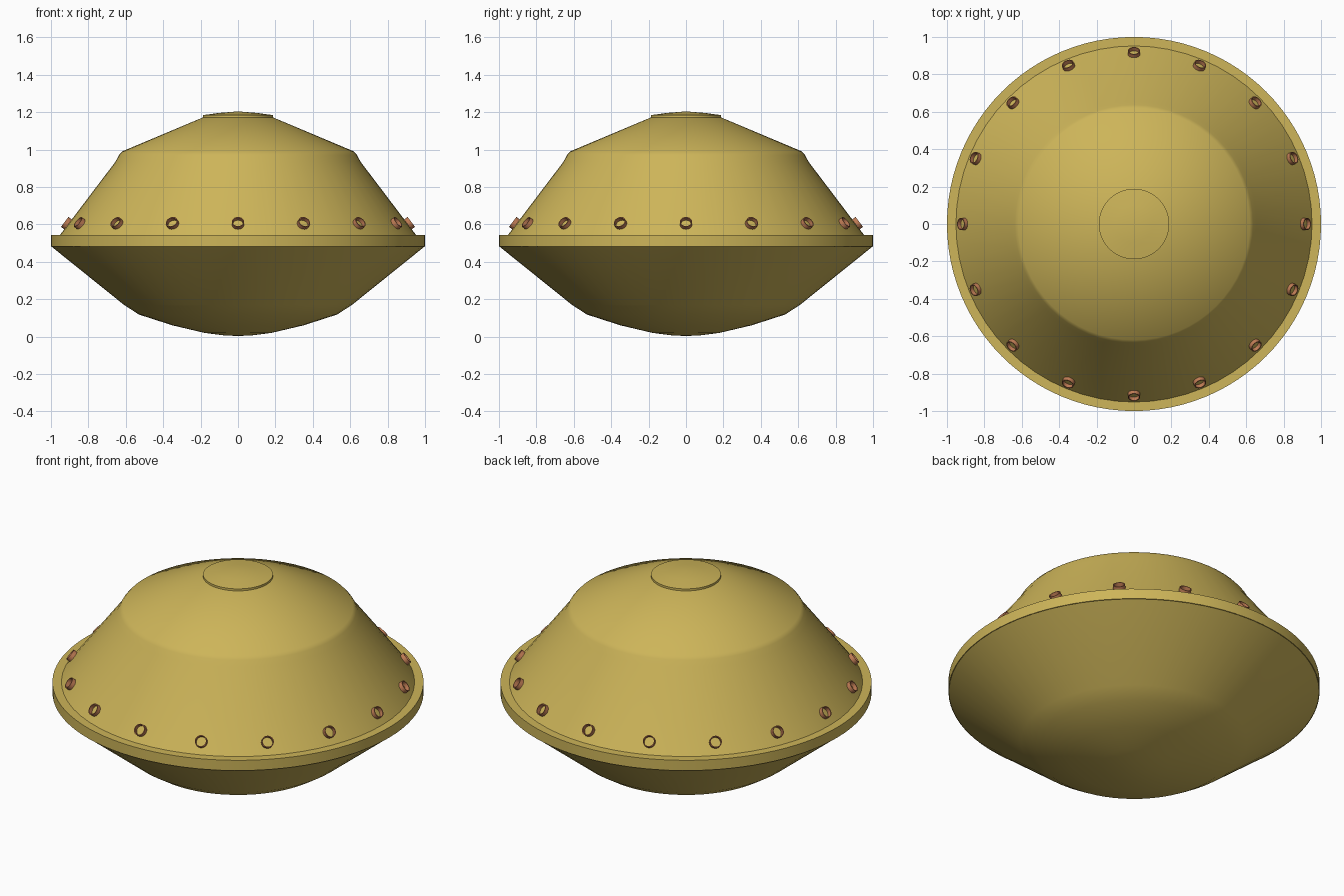
import bpy, bmesh, math
from mathutils import Matrix, Vector

cube = bpy.data.objects.get("Cube")
if cube:
    bpy.data.objects.remove(cube, do_unlink=True)


def material(name, rgb):
    m = bpy.data.materials.new(name)
    m.use_nodes = True
    colour = (*rgb, 1.0)
    m.diffuse_color = colour
    bsdf = next(n for n in m.node_tree.nodes if n.type == 'BSDF_PRINCIPLED')
    bsdf.inputs["Base Color"].default_value = colour
    return m


BRASS = material("brass", (0.61, 0.46, 0.10))
COPPER = material("copper", (0.52, 0.20, 0.09))


def lathe(name, profile, mat, segments=64, closed=False, matrix=Matrix()):
    """Spin a profile of (radius, height) points round the z axis."""
    bm = bmesh.new()
    verts = [bm.verts.new((r, 0, z)) for r, z in profile]
    pairs = list(zip(verts, verts[1:]))
    if closed:
        pairs.append((verts[-1], verts[0]))
    edges = [bm.edges.new(p) for p in pairs]
    bmesh.ops.spin(bm, geom=verts + edges, cent=(0, 0, 0), axis=(0, 0, 1),
                   angle=math.tau, steps=segments, use_duplicate=False)
    bmesh.ops.remove_doubles(bm, verts=bm.verts, dist=1e-4)
    bmesh.ops.recalc_face_normals(bm, faces=bm.faces)
    mesh = bpy.data.meshes.new(name)
    bm.to_mesh(mesh)
    bm.free()
    mesh.materials.append(mat)
    obj = bpy.data.objects.new(name, mesh)
    bpy.context.collection.objects.link(obj)
    obj.matrix_world = matrix
    bpy.ops.object.select_all(action='DESELECT')
    obj.select_set(True)
    bpy.context.view_layer.objects.active = obj
    bpy.ops.object.shade_smooth_by_angle(angle=math.radians(30))
    return obj


# Rounded belly below the rim, closed inside the rim
lathe("lower_hull", [(0, 0.003), (0.08, 0.007), (0.18, 0.02), (0.35, 0.06), (0.53, 0.118),
                     (0.61, 0.17), (0.997, 0.481), (0, 0.49)], BRASS)

# Flat outer band
lathe("rim", [(0.90, 0.482), (1.0, 0.482), (1.0, 0.543), (0.90, 0.543)],
      BRASS, segments=96, closed=True)

# Sloping upper body with a shouldered roof
lathe("upper_hull", [(0, 0.53), (0.96, 0.53), (0.95, 0.546), (0.655, 0.935), (0.637, 0.97),
                     (0.62, 0.99), (0.18, 1.175), (0, 1.175)], BRASS)

# Shallow hatch on the crown
lathe("top_hatch", [(0, 1.165), (0.188, 1.165), (0.188, 1.184), (0.10, 1.196), (0, 1.204)], BRASS)

# Ring of thin copper collars standing square to the slope
tilt = math.atan2(0.295, 0.389)
for i in range(16):
    a = i * math.tau / 16
    normal = Vector((math.cos(a) * math.cos(tilt), math.sin(a) * math.cos(tilt), math.sin(tilt)))
    place = (Matrix.Translation((0.909 * math.cos(a), 0.909 * math.sin(a), 0.60))
             @ normal.to_track_quat('Z', 'Y').to_matrix().to_4x4())
    lathe(f"port_ring_{i + 1}", [(0.028, -0.01), (0.033, -0.01), (0.033, 0.022), (0.028, 0.022)],
          COPPER, segments=24, closed=True, matrix=place)
